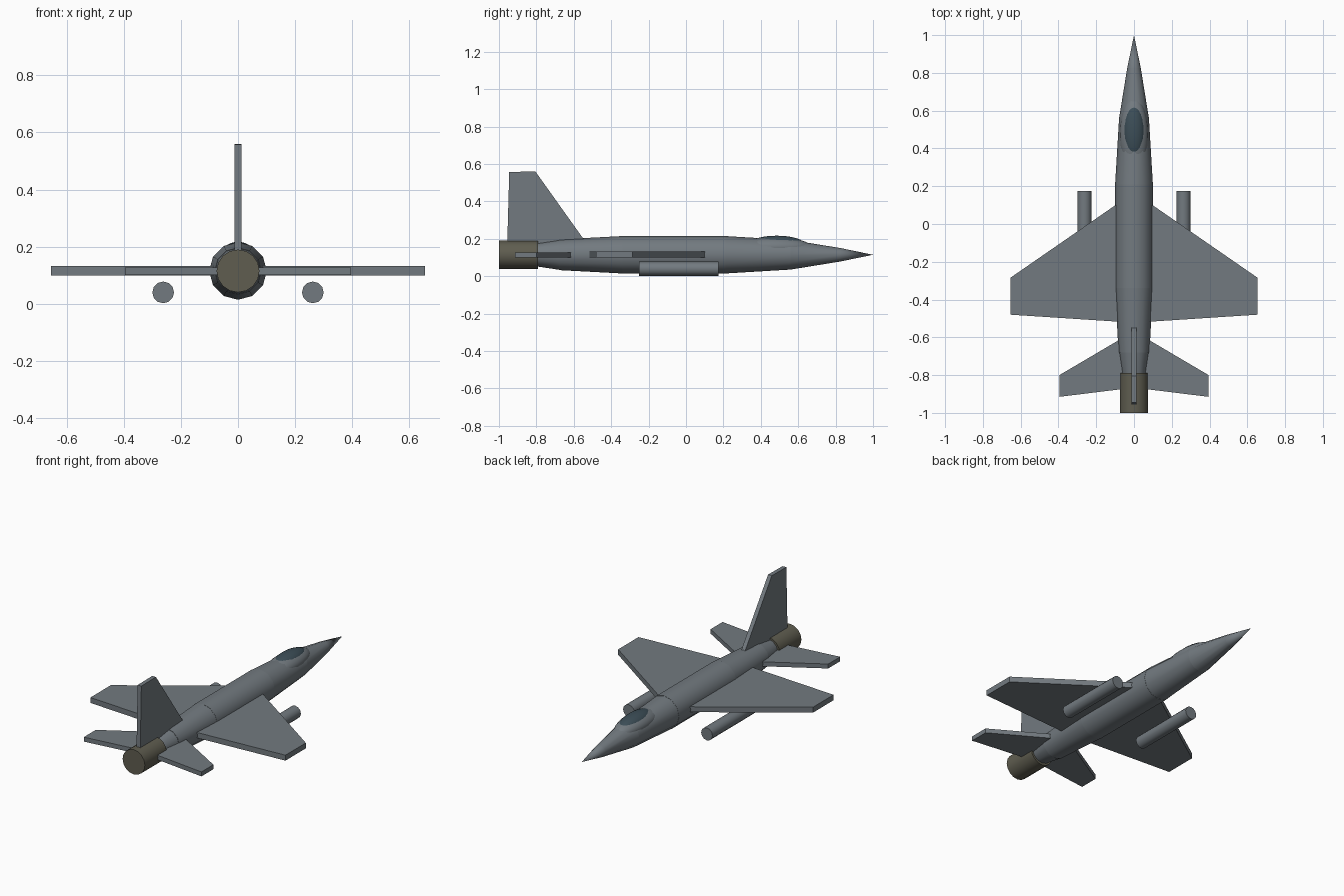
import bpy, bmesh, math
from mathutils import Matrix, Vector

if "Cube" in bpy.data.objects:
    bpy.data.objects.remove(bpy.data.objects["Cube"])


def material(name, rgb):
    m = bpy.data.materials.new(name)
    m.use_nodes = True
    m.diffuse_color = (*rgb, 1)
    m.node_tree.nodes["Principled BSDF"].inputs["Base Color"].default_value = (*rgb, 1)
    return m


GREY = material("airframe grey", (0.17, 0.195, 0.215))
OLIVE = material("burnt metal", (0.115, 0.11, 0.08))
GLASS = material("dark glass", (0.045, 0.075, 0.095))
AXIS_Z = 0.115


def finish(name, bm, mat, smooth=True):
    bmesh.ops.recalc_face_normals(bm, faces=bm.faces[:])
    mesh = bpy.data.meshes.new(name)
    bm.to_mesh(mesh)
    bm.free()
    mesh.materials.append(mat)
    ob = bpy.data.objects.new(name, mesh)
    bpy.context.collection.objects.link(ob)
    if smooth:
        bpy.ops.object.select_all(action='DESELECT')
        ob.select_set(True)
        bpy.context.view_layer.objects.active = ob
        bpy.ops.object.shade_smooth_by_angle(angle=math.radians(40))
    return ob


def tube(name, y0, y1, r0, r1, mat=GREY, x=0, z=AXIS_Z, sides=12):
    """Closed cone section running along y."""
    bm = bmesh.new()
    place = Matrix.Translation((x, (y0 + y1) / 2, z)) @ Matrix.Rotation(-math.pi / 2, 4, 'X')
    bmesh.ops.create_cone(bm, cap_ends=True, segments=sides, radius1=r0, radius2=r1,
                          depth=y1 - y0, matrix=place)
    return finish(name, bm, mat)


def ellipsoid(name, centre, radii, mat):
    bm = bmesh.new()
    place = Matrix.Translation(centre) @ Matrix.Diagonal((*radii, 1))
    bmesh.ops.create_uvsphere(bm, u_segments=24, v_segments=16, radius=1, matrix=place)
    return finish(name, bm, mat)


def plate(name, outline, offset):
    """Flat panel: outline pushed along the offset vector."""
    bm = bmesh.new()
    face = bm.faces.new([bm.verts.new(p) for p in outline])
    grown = bmesh.ops.extrude_face_region(bm, geom=[face])["geom"]
    bmesh.ops.translate(bm, vec=Vector(offset),
                        verts=[v for v in grown if isinstance(v, bmesh.types.BMVert)])
    return finish(name, bm, GREY, smooth=False)


# Fuselage sections, tail to nose
tube("tail_collar", -0.80, -0.68, 0.062, 0.08)
tube("rear_fuselage", -0.68, -0.34, 0.082, 0.1)
tube("mid_fuselage", -0.34, 0.21, 0.101, 0.101)
tube("forward_fuselage", 0.21, 0.56, 0.1, 0.079)
tube("nose_section", 0.56, 0.825, 0.079, 0.036)
tube("nose_cone", 0.825, 1.0, 0.036, 0.0)

# Engine nozzle
tube("engine_nozzle", -1.0, -0.79, 0.075, 0.075, OLIVE, sides=16)

# Cockpit
ellipsoid("canopy_frame", (0, 0.47, 0.155), (0.075, 0.2, 0.055), GREY)
ellipsoid("canopy_glass", (0, 0.485, 0.17), (0.06, 0.15, 0.047), GLASS)

# Wings, tailplanes and underwing stores on both sides
for side, s in (("left", 1), ("right", -1)):
    wing = [(0.04, 0.14), (0.655, -0.285), (0.655, -0.48), (0.04, -0.52)]
    plate(side + "_wing", [(s * x, y, 0.1) for x, y in wing], (0, 0, 0.033))
    tailplane = [(0.03, -0.585), (0.395, -0.8), (0.395, -0.915), (0.03, -0.87)]
    plate(side + "_tailplane", [(s * x, y, 0.101) for x, y in tailplane], (0, 0, 0.027))
    tube(side + "_store", -0.25, 0.175, 0.038, 0.038, x=s * 0.262, z=0.04)

# Upright tail fin
fin = [(-0.52, 0.16), (-0.805, 0.56), (-0.945, 0.558), (-0.956, 0.16)]
plate("tail_fin", [(-0.0125, y, z) for y, z in fin], (0.025, 0, 0))
